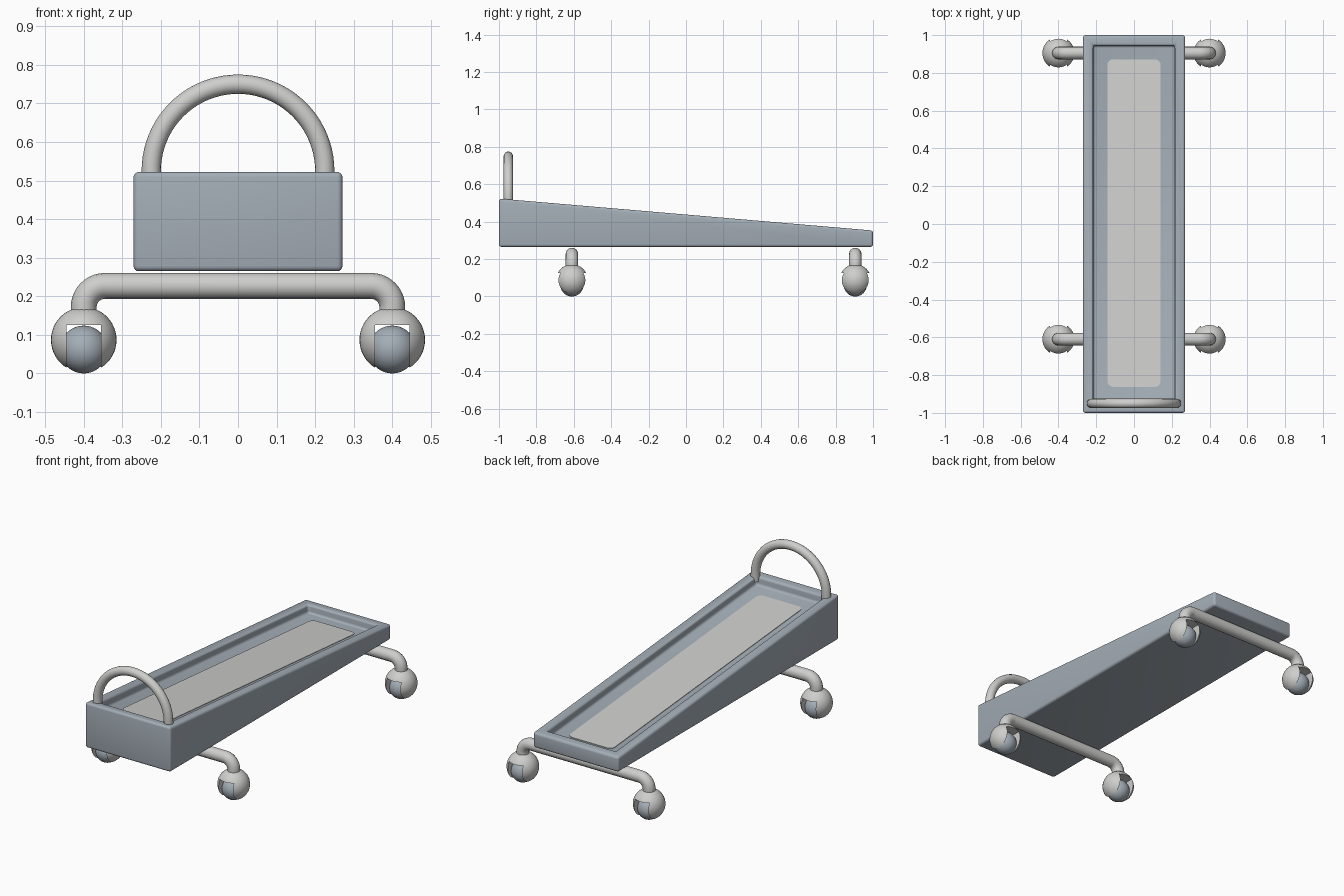
import bpy, bmesh, math
from mathutils import Vector

if "Cube" in bpy.data.objects:
    bpy.data.objects.remove(bpy.data.objects["Cube"])


def material(name, rgb):
    m = bpy.data.materials.new(name)
    m.diffuse_color = (*rgb, 1)
    m.use_nodes = True
    m.node_tree.nodes["Principled BSDF"].inputs["Base Color"].default_value = m.diffuse_color
    return m


BLUE = material("blue grey", (0.37, 0.42, 0.47))
LIGHT = material("light grey", (0.62, 0.62, 0.61))


def top_z(y):
    return 0.438 - 0.0855 * y


def finish(name, bm, mat):
    bmesh.ops.recalc_face_normals(bm, faces=bm.faces)
    me = bpy.data.meshes.new(name)
    bm.to_mesh(me)
    bm.free()
    me.materials.append(mat)
    ob = bpy.data.objects.new(name, me)
    bpy.context.collection.objects.link(ob)
    return ob


def smooth(ob, angle=35):
    bpy.ops.object.select_all(action='DESELECT')
    ob.select_set(True)
    bpy.context.view_layer.objects.active = ob
    bpy.ops.object.shade_smooth_by_angle(angle=math.radians(angle))


def apply_modifier(ob, mod):
    bpy.context.view_layer.objects.active = ob
    bpy.ops.object.modifier_apply(modifier=mod.name)


def tube(name, pts, radius, mat):
    cu = bpy.data.curves.new(name, 'CURVE')
    cu.dimensions = '3D'
    cu.bevel_depth = radius
    cu.bevel_resolution = 6
    cu.use_fill_caps = True
    sp = cu.splines.new('POLY')
    sp.points.add(len(pts) - 1)
    for p, co in zip(sp.points, pts):
        p.co = (*co, 1)
    sp.use_smooth = True
    cu.materials.append(mat)
    ob = bpy.data.objects.new(name, cu)
    bpy.context.collection.objects.link(ob)


# Wedge body with a sunken tray in the sloping top
bm = bmesh.new()
bmesh.ops.create_cube(bm, size=2)
for v in bm.verts:
    up = v.co.z > 0
    v.co.x *= 0.271
    v.co.z = top_z(v.co.y) if up else 0.265
bm.normal_update()
top = max(bm.faces, key=lambda f: f.normal.z)
bmesh.ops.inset_region(bm, faces=[top], thickness=0.078)
rim = set(top.verts)
ext = bmesh.ops.extrude_face_region(bm, geom=[top])
floor_verts = [g for g in ext["geom"] if isinstance(g, bmesh.types.BMVert)]
bmesh.ops.translate(bm, verts=floor_verts, vec=(0, 0, -0.05))
if top.is_valid:
    bmesh.ops.delete(bm, geom=[top], context='FACES_ONLY')
bm.normal_update()
sharp = [e for e in bm.edges if len(e.link_faces) == 2 and e.calc_face_angle(0) > 0.5]
bmesh.ops.bevel(bm, geom=sharp, offset=0.014, segments=4, profile=0.5, affect='EDGES')
smooth(finish("body", bm, BLUE))

# Pale pad on the tray floor, rounded corners
bm = bmesh.new()
hx, y0, y1, r = 0.141, -0.862, 0.872, 0.03
outline = []
for cx, cy, a0 in ((hx - r, y1 - r, 0), (-hx + r, y1 - r, 90),
                   (-hx + r, y0 + r, 180), (hx - r, y0 + r, 270)):
    for i in range(7):
        a = math.radians(a0 + 15 * i)
        x, y = cx + r * math.cos(a), cy + r * math.sin(a)
        outline.append(bm.verts.new((x, y, top_z(y) - 0.051)))
pad = bm.faces.new(outline)
ext = bmesh.ops.extrude_face_region(bm, geom=[pad])
bmesh.ops.translate(bm, verts=[g for g in ext["geom"] if isinstance(g, bmesh.types.BMVert)],
                    vec=(0, 0, 0.004))
finish("tray_pad", bm, LIGHT)

# Arched push handle
arch = [(0.225 * math.cos(math.pi * i / 40), -0.95, 0.525 + 0.225 * math.sin(math.pi * i / 40))
        for i in range(41)]
arch = [(0.225, -0.95, 0.49)] + arch + [(-0.225, -0.95, 0.49)]
tube("handle", arch, 0.025, LIGHT)


def caster(name, x, y):
    # Round hood with a square channel cut through from front to back
    bm = bmesh.new()
    bmesh.ops.create_uvsphere(bm, u_segments=40, v_segments=24, radius=0.085)
    bmesh.ops.translate(bm, verts=bm.verts, vec=(x, y, 0.087))
    hood = finish(name + "_hood", bm, LIGHT)
    bm = bmesh.new()
    bmesh.ops.create_cube(bm, size=1)
    for v in bm.verts:
        v.co = Vector((x + v.co.x * 0.09, y + v.co.y * 0.4, 0.025 + v.co.z * 0.2))
    cutter = finish(name + "_cutter", bm, LIGHT)
    cutter.hide_render = True
    mod = hood.modifiers.new("channel", 'BOOLEAN')
    mod.operation = 'DIFFERENCE'
    mod.solver = 'EXACT'
    mod.object = cutter
    apply_modifier(hood, mod)
    bpy.data.objects.remove(cutter)
    smooth(hood)
    # Rolling ball inside the channel
    bm = bmesh.new()
    bmesh.ops.create_uvsphere(bm, u_segments=32, v_segments=20, radius=0.062)
    bmesh.ops.translate(bm, verts=bm.verts, vec=(x, y, 0.062))
    smooth(finish(name + "_ball", bm, BLUE))


# Two axles, bent down at both ends into casters
for label, y in (("front", -0.61), ("back", 0.905)):
    bend = 0.055
    right = [(0.4 - bend + bend * math.sin(math.pi * i / 20), y,
              0.227 - bend + bend * math.cos(math.pi * i / 20)) for i in range(11)]
    right.append((0.4, y, 0.15))
    left = [(-px, py, pz) for px, py, pz in reversed(right)]
    tube(label + "_axle", left + right, 0.0335, LIGHT)
    for side, x in (("left", -0.4), ("right", 0.4)):
        caster(f"{label}_{side}_caster", x, y)
